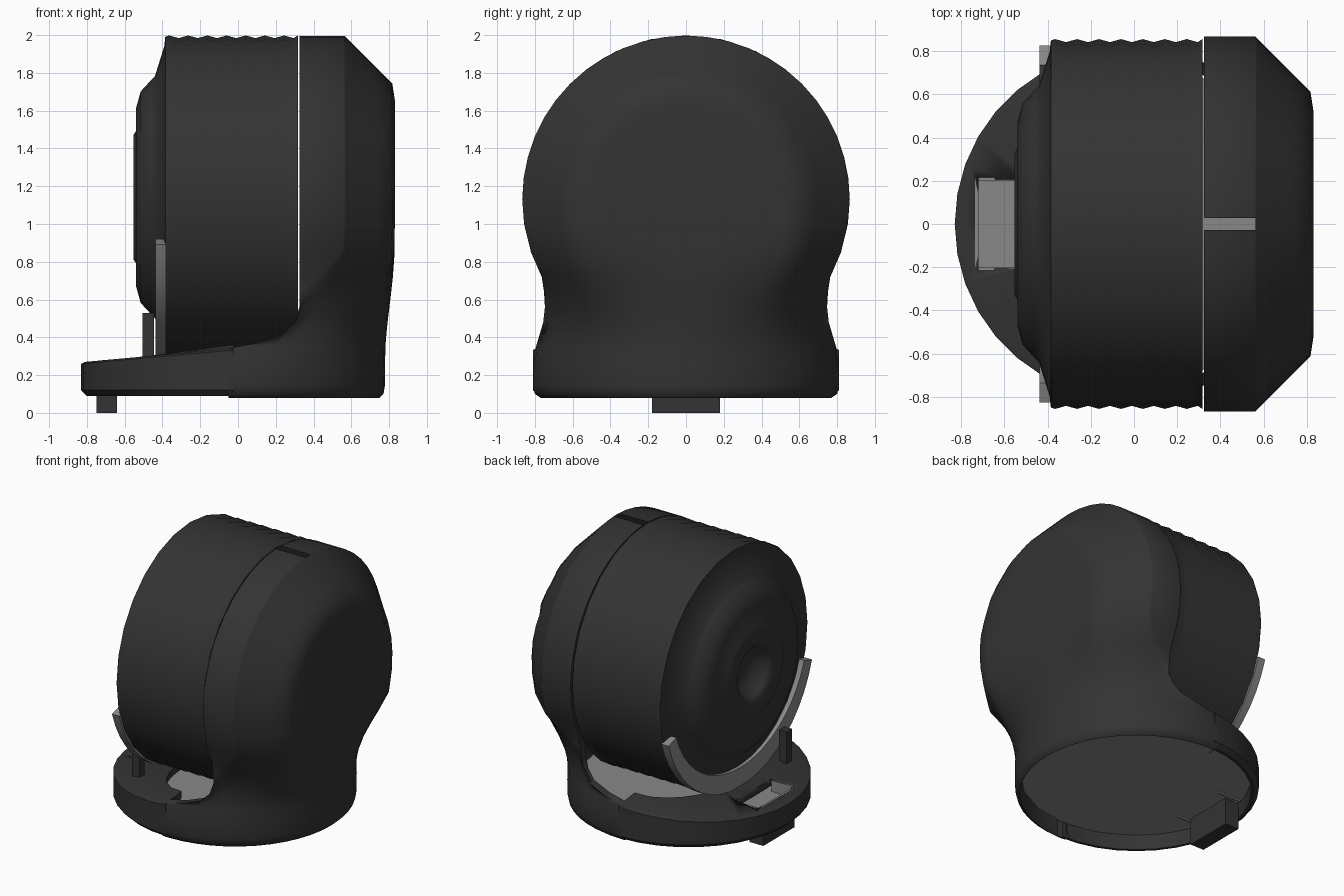
import bpy, bmesh
from math import sin, cos, pi, sqrt, radians

if "Cube" in bpy.data.objects:
    bpy.data.objects.remove(bpy.data.objects["Cube"])


def material(name, v):
    m = bpy.data.materials.new(name)
    m.diffuse_color = (v, v, v, 1)
    m.use_nodes = True
    m.node_tree.nodes["Principled BSDF"].inputs["Base Color"].default_value = m.diffuse_color
    return m


DARK = material("dark_plastic", 0.033)
GREY = material("grey_plastic", 0.25)


def finish(name, bm, mat, angle=35):
    me = bpy.data.meshes.new(name)
    bm.to_mesh(me)
    bm.free()
    ob = bpy.data.objects.new(name, me)
    bpy.context.collection.objects.link(ob)
    me.materials.append(mat)
    bpy.ops.object.select_all(action='DESELECT')
    ob.select_set(True)
    bpy.context.view_layer.objects.active = ob
    bpy.ops.object.shade_smooth_by_angle(angle=radians(angle))
    return ob


def loft(rows, closed=False):
    """Skin rows of points; closed rows make a capped solid."""
    bm = bmesh.new()
    vs = [[bm.verts.new(p) for p in r] for r in rows]
    n = len(rows[0])
    for a, b in zip(vs, vs[1:]):
        for j in range(n if closed else n - 1):
            k = (j + 1) % n
            bm.faces.new((a[j], a[k], b[k], b[j]))
    if closed:
        bm.faces.new(vs[0])
        bm.faces.new(vs[-1])
        bmesh.ops.recalc_face_normals(bm, faces=bm.faces)
    else:
        bmesh.ops.remove_doubles(bm, verts=bm.verts, dist=.0005)
    return bm


def box(name, x0, x1, y0, y1, z0, z1, mat):
    rows = [[(x, y0, z0), (x, y1, z0), (x, y1, z1), (x, y0, z1)] for x in (x0, x1)]
    return finish(name, loft(rows, True), mat)


def lerp_table(table, z):
    for (z0, v0), (z1, v1) in zip(table, table[1:]):
        if z <= z1:
            return v0 + (v1 - v0) * max(0, (z - z0) / (z1 - z0))
    return table[-1][1]


# Rear housing: domed keyhole shell, round at the foot, with an inward front lip
WIDTH = [(.08, .77), (.1, .8), (.14, .81), (.3, .81), (.38, .785), (.5, .75), (.6, .745), (.72, .765)]
DEPTH = [(.08, .77), (.1, .79), (.14, .797), (.6, .803)]
FRONT = [(.34, -.05), (.355, .02), (.37, .1), (.42, .24), (.48, .3), (.56, .325)]
CZ, R = 1.13, .867


def shell_row(z):
    w = lerp_table(WIDTH, z) if z < .72 else sqrt(max(0, R * R - (z - CZ) ** 2))
    xf = lerp_table(FRONT, z)
    t = min(1, max(0, (z - .3) / .6))
    s = t * t * (3 - 2 * t)
    row = []
    n = 24
    for i in range(n + 1):
        y = w * sin(-pi / 2 + pi * i / n)
        rho = sqrt(y * y + (z - CZ) ** 2) if z > CZ else abs(y) * R / max(w, .01)
        upper = min(.83, 1.43 - rho)
        lower = -.02 + sqrt(max(0, 1 - (y / max(w, .01)) ** 2)) * lerp_table(DEPTH, z)
        row.append((max(xf, s * upper + (1 - s) * lower), y, z))
    lip = max(0, w - .06)
    return ([(xf, -lip, z), (xf, -w, z)] + row + [(xf, w, z), (xf, lip, z)])


levels = [.08, .1, .14, .24, .34, .355, .37, .42, .48, .56, .64, .72, .85, 1.0]
levels += [CZ + R * sin(pi / 2 * i / 12) for i in range(12)] + [CZ + R * .9995]
bm = loft([shell_row(z) for z in levels])
finish("rear_housing", bm, DARK, 75)

# Ribbed roll with stepped end face and recessed hub, spun around the x axis
profile = [(-.46, 0), (-.46, .13), (-.535, .18), (-.553, .2), (-.553, .33), (-.54, .35),
           (-.54, .47), (-.515, .56), (-.46, .62), (-.44, .64), (-.39, .8), (-.385, .85)]
ribs = 14
for i in range(ribs):
    profile.append((-.365 + .66 * i / (ribs - 1), .842 + (.014 if i % 2 == 0 else 0)))
profile += [(.318, .857), (.318, .79), (.30, .7), (.30, 0)]
bm = bmesh.new()
pts = [bm.verts.new((x, 0, 1.142 + r)) for x, r in profile]
edges = [bm.edges.new(p) for p in zip(pts, pts[1:])]
bmesh.ops.spin(bm, geom=pts + edges, cent=(0, 0, 1.142), axis=(1, 0, 0),
               angle=2 * pi, steps=28)
bmesh.ops.remove_doubles(bm, verts=bm.verts, dist=.0005)
bmesh.ops.recalc_face_normals(bm, faces=bm.faces)
finish("ribbed_roll", bm, DARK, 65)

# Front base rim: half ring with sloping top and a slot
rows = []
for i in range(19):
    a = pi / 2 + pi * i / 18
    ro, cx = .81, -.02
    ri = 1 / sqrt((cos(a) / .35) ** 2 + (sin(a) / .62) ** 2)
    zt = .27 + (cx + ro * cos(a) + .83) * .09
    zi = zt + .02
    section = [(ro - .03, .09), (ro, .12), (ro, zt - .01), (ro - .02, zt),
               (ri, zi), (ri, zi - .05), (ro - .05, zt - .05), (ro - .05, .09)]
    rows.append([(cx + r * cos(a), r * sin(a), z) for r, z in section])
rim = finish("front_base_rim", loft(rows, True), DARK, 40)
cutter = box("slot_cutter", -.72, -.54, -.205, .205, .15, .5, DARK)
cutter.hide_render = True
cutter.hide_set(True)
cut = rim.modifiers.new("slot", 'BOOLEAN')
cut.operation = 'DIFFERENCE'
cut.object = cutter
cut.solver = 'EXACT'

# Grey inner floor: flat disc recessed in the base
bm = bmesh.new()
bmesh.ops.create_circle(bm, segments=20, radius=.765, cap_ends=True)
bmesh.ops.translate(bm, verts=bm.verts, vec=(-.02, 0, .2))
finish("inner_floor", bm, GREY, 10)

# Slot walls and front foot
for s in (-1, 1):
    box("slot_side_wall", -.72, -.55, min(s * .2, s * .215), max(s * .2, s * .215), .19, .28, GREY)
box("slot_front_wall", -.735, -.72, -.215, .215, .19, .275, GREY)
box("front_foot", -.75, -.64, -.18, .18, 0, .195, DARK)

# Grey cradle arc across the end of the roll, wider towards the bottom
rows = []
for i in range(21):
    a = radians(197 + 146 * i / 20)
    ri = .775 - .05 * (-sin(a)) ** 2
    rows.append([(x, r * cos(a), 1.145 + r * sin(a))
                 for x, r in ((-.438, .865), (-.38, .865), (-.38, ri), (-.438, ri))])
finish("cradle_arc", loft(rows, True), GREY)

# Small upright tab on the base beside the roll
box("base_tab", -.505, -.445, -.5, -.44, .25, .53, DARK)
